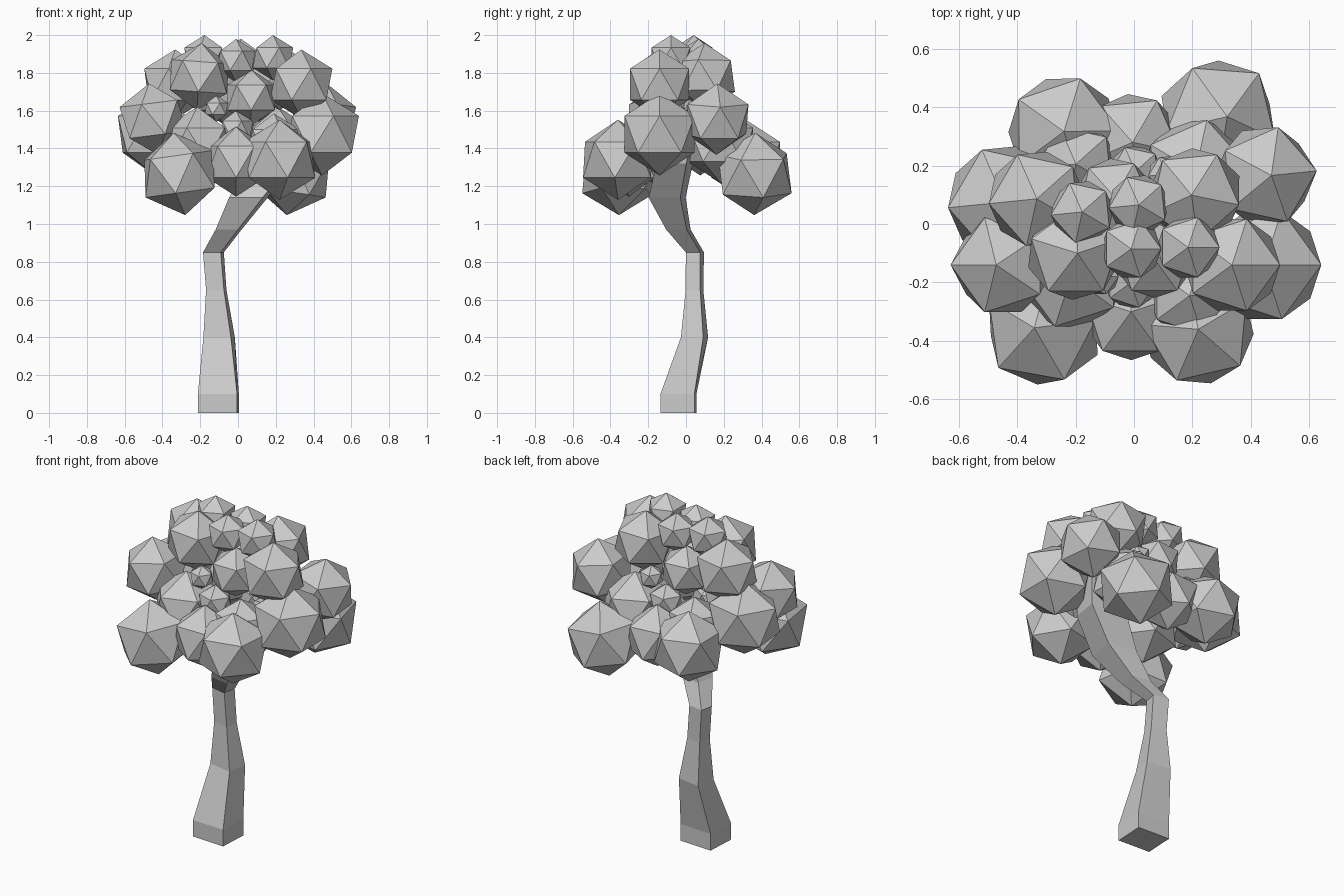
import bpy, bmesh
from math import radians
from mathutils import Matrix, Vector

cube = bpy.data.objects.get("Cube")
if cube:
    bpy.data.objects.remove(cube, do_unlink=True)

# One plain grey for the whole tree
grey = bpy.data.materials.new("plain_grey")
colour = (0.6, 0.6, 0.6, 1)
grey.use_nodes = True
grey.diffuse_color = colour
grey.node_tree.nodes["Principled BSDF"].inputs["Base Color"].default_value = colour


def finish(bm, name):
    bmesh.ops.recalc_face_normals(bm, faces=bm.faces)
    mesh = bpy.data.meshes.new(name)
    bm.to_mesh(mesh)
    bm.free()
    mesh.materials.append(grey)
    obj = bpy.data.objects.new(name, mesh)
    bpy.context.collection.objects.link(obj)


# The back half of the crown is the front half turned about the upright axis
half_turn = Matrix.Translation((.015, -.02, 0)) @ Matrix.Rotation(radians(185.7), 4, "Z")


def clump(name, x, y, z, r, turn=0, tilt=0):
    """Faceted ball of leaves on the front half, with its partner behind."""
    spin = Matrix.Rotation(radians(tilt), 4, "Y") @ Matrix.Rotation(radians(turn), 4, "Z")
    place = Matrix.Translation((x, y, z)) @ spin
    for side, matrix in (("front", place), ("back", half_turn @ place)):
        bm = bmesh.new()
        bmesh.ops.create_icosphere(bm, subdivisions=1, radius=r)
        bmesh.ops.transform(bm, matrix=matrix, verts=bm.verts)
        finish(bm, f"leaves_{name}_{side}")


# Trunk: square rings (centre x, y, z, half width, half depth, turn)
rings = [
    (-.104, -.04, 0, .104, .09, -3), (-.104, -.04, .10, .104, .09, -3),
    (-.10, .045, .40, .074, .06, -10), (-.115, .045, .65, .048, .039, -10),
    (-.13, .047, .85, .048, .039, -12), (-.05, -.04, .97, .06, .055, -10),
    (.055, -.10, 1.14, .09, .085, -9), (.18, -.06, 1.32, .11, .08, -9),
    (.25, -.01, 1.50, .08, .07, -9),
]
bm = bmesh.new()
loops = []
for cx, cy, z, hx, hy, turn in rings:
    rot = Matrix.Rotation(radians(turn), 3, "Z")
    corners = [Vector((sx * hx, sy * hy, 0)) for sx, sy in ((-1, -1), (1, -1), (1, 1), (-1, 1))]
    loops.append([bm.verts.new(Vector((cx, cy, z)) + rot @ c) for c in corners])
for low, high in zip(loops, loops[1:]):
    for i in range(4):
        j = (i + 1) % 4
        bm.faces.new((low[i], low[j], high[j], high[i]))
bm.faces.new(loops[0][::-1])
bm.faces.new(loops[-1])
finish(bm, "trunk")

# Low outer clumps
clump("low_left", .22, -.36, 1.34, .212, 103)
clump("low_right", -.31, -.355, 1.265, .22, 80, -8)
clump("low_middle", -.01, -.30, 1.33, .185, 90)

# Side clumps
clump("side_left", .445, -.14, 1.475, .218)
clump("side_right", -.448, -.14, 1.555, .19, 180, -7)

# Upper clumps
clump("upper_left", .335, -.14, 1.74, .184)
clump("upper_right", -.205, -.10, 1.78, .178, 90, 4)

# Crown clumps
clump("crown_left", .185, -.08, 1.88, .12)
clump("crown_middle", -.01, -.085, 1.865, .115)

# Clumps that fill the gaps
clump("fill_middle", .07, -.12, 1.67, .148, 90)
clump("fill_left", .19, -.245, 1.43, .155)
clump("fill_right", -.215, -.18, 1.42, .20, 180)
clump("small_upper", -.115, -.18, 1.61, .07)
clump("small_lower", -.01, -.20, 1.50, .10)
